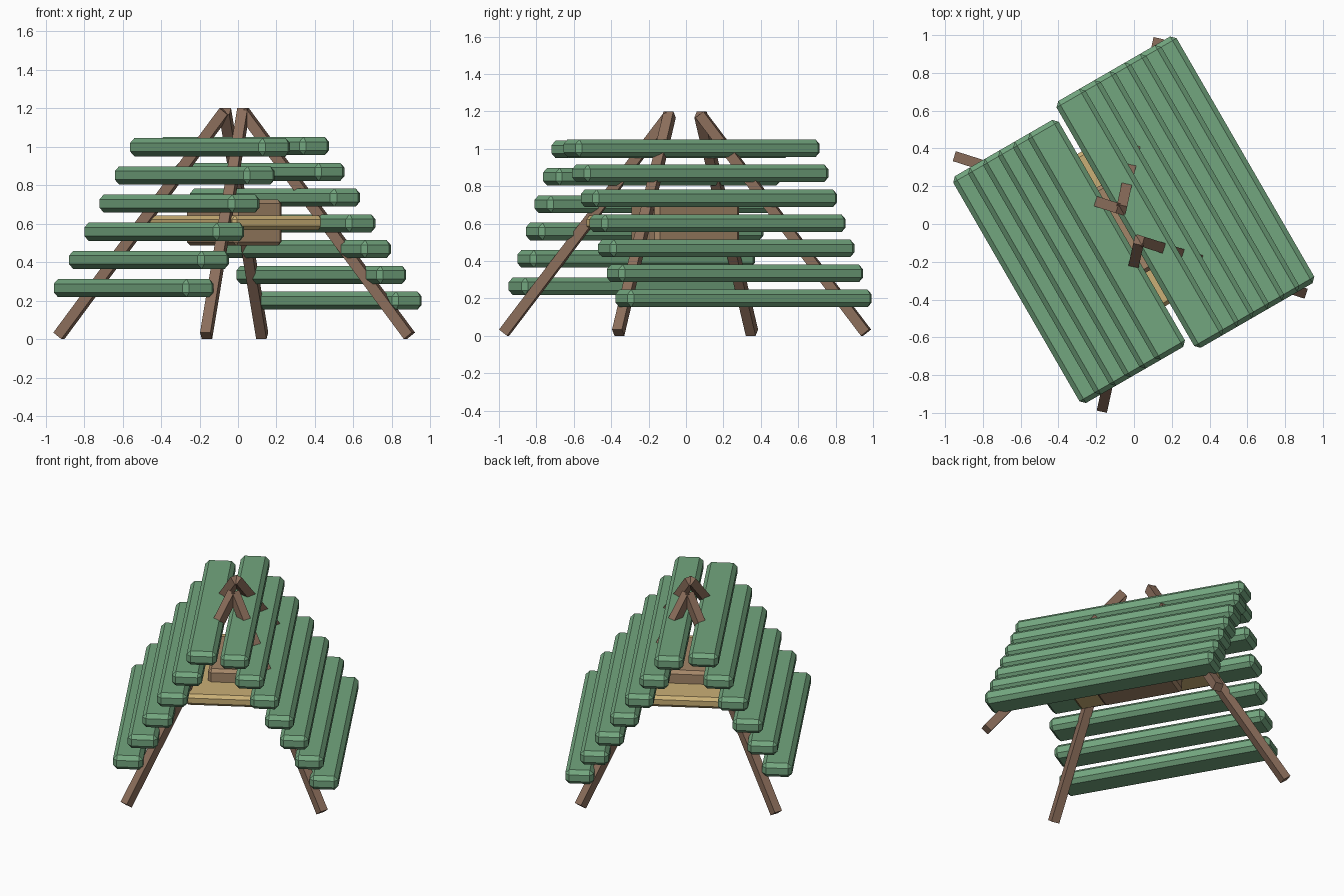
import bpy
import bmesh
from math import radians
from mathutils import Matrix, Vector

if "Cube" in bpy.data.objects:
    bpy.data.objects.remove(bpy.data.objects["Cube"], do_unlink=True)

# The whole hut is turned about the vertical axis
TURN = Matrix.Rotation(radians(-60), 4, "Z")
HUB = Vector((-0.02, -0.005, 0))  # centre of the poles and floor


def material(name, rgb):
    mat = bpy.data.materials.new(name)
    mat.use_nodes = True
    colour = (*rgb, 1)
    mat.diffuse_color = colour
    mat.node_tree.nodes["Principled BSDF"].inputs["Base Color"].default_value = colour
    return mat


GREEN = material("green_paint", (0.17, 0.38, 0.21))
BROWN = material("dark_wood", (0.26, 0.155, 0.105))
TAN = material("tan_wood", (0.37, 0.24, 0.14))
YELLOW = material("pale_wood", (0.59, 0.43, 0.18))


def box(name, size, matrix, mat, bevel=0):
    """Box with optional chamfered edges, placed by a matrix."""
    bm = bmesh.new()
    bmesh.ops.create_cube(bm, size=1)
    bmesh.ops.scale(bm, vec=size, verts=bm.verts)
    if bevel:
        bmesh.ops.bevel(bm, geom=bm.edges[:], offset=bevel, segments=1,
                        affect="EDGES", profile=0.5)
    mesh = bpy.data.meshes.new(name)
    bm.to_mesh(mesh)
    bm.free()
    mesh.materials.append(mat)
    obj = bpy.data.objects.new(name, mesh)
    obj.matrix_world = matrix
    bpy.context.scene.collection.objects.link(obj)
    return obj


def roof_side(name, count, length, width, along, first, last):
    """Stepped row of planks; first and last are (across, height) centres."""
    for i in range(count):
        across, height = Vector(first).lerp(Vector(last), i / (count - 1))
        place = TURN @ Matrix.Translation((along, across, height))
        box(f"{name}_plank_{i + 1}", (length, width, 0.094), place, GREEN, 0.025)


# Roof planks
roof_side("left_roof", 7, 1.508, 0.178, -0.01, (0.042, 1.003), (0.598, 0.2))
roof_side("right_roof", 6, 1.387, 0.187, 0, (-0.168, 0.997), (-0.626, 0.265))

# Four leaning poles
for end, su in (("front", 1), ("back", -1)):
    for side, sv in (("left", 1), ("right", -1)):
        foot = HUB + TURN @ Vector((su * 0.765, sv * 0.61, 0.017))
        top = HUB + TURN @ Vector((su * 0.095, 0, 1.183))
        axis = top - foot
        turn = axis.to_track_quat("Z", "Y").to_matrix().to_4x4()
        place = Matrix.Translation((foot + top) / 2) @ turn
        box(f"{end}_{side}_pole", (0.055, 0.055, axis.length), place, BROWN)

# Floor board with a chest set through it
centre = Matrix.Translation(HUB) @ TURN
box("floor_board", (0.93, 0.54, 0.075),
    centre @ Matrix.Translation((0, 0, 0.605)), YELLOW, 0.02)
box("chest", (0.52, 0.29, 0.24),
    centre @ Matrix.Translation((0, 0, 0.605)), TAN, 0.02)
